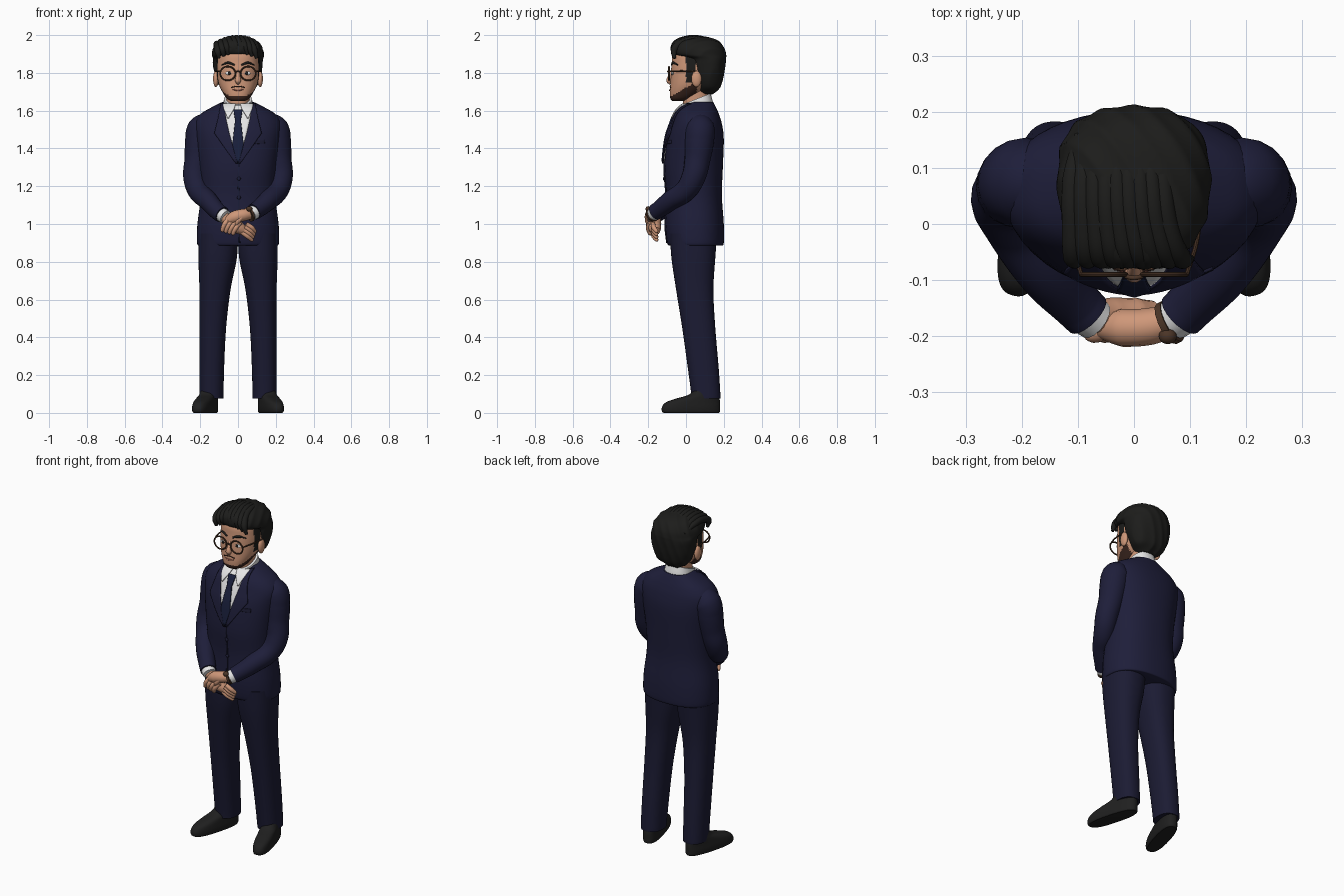
import bpy, bmesh, math
from mathutils import Vector, Matrix

default = bpy.data.objects.get("Cube")
if default:
    bpy.data.objects.remove(default)
made = []


def colour(name, r, g, b):
    m = bpy.data.materials.new(name)
    m.use_nodes = True
    m.diffuse_color = (r, g, b, 1)
    m.node_tree.nodes["Principled BSDF"].inputs["Base Color"].default_value = (r, g, b, 1)
    return m


navy = colour("navy_jacket", .013, .013, .042)
trouser = colour("navy_trousers", .011, .011, .033)
tie_blue = colour("tie_blue", .01, .014, .045)
black = colour("hair_black", .012, .012, .011)
leather = colour("shoe_leather", .014, .014, .014)
skin = colour("skin", .62, .31, .19)
white = colour("shirt_white", .8, .8, .8)
brown = colour("frame_brown", .07, .035, .02)
beard = colour("beard_brown", .045, .02, .014)
lip = colour("lip_pink", .4, .14, .1)


def finish(name, bm, *mats):
    bmesh.ops.recalc_face_normals(bm, faces=bm.faces)
    mesh = bpy.data.meshes.new(name)
    bm.to_mesh(mesh)
    bm.free()
    ob = bpy.data.objects.new(name, mesh)
    bpy.context.collection.objects.link(ob)
    for m in mats:
        mesh.materials.append(m)
    made.append(ob)
    return ob


def dense(rings, steps=5):
    """Smoothly interpolate rings of (z, front y, back y, half width, centre x)."""
    rings = [Vector(tuple(r) + (0,) * (5 - len(r))) for r in rings]
    out = []
    for i in range(len(rings) - 1):
        a, b = rings[max(i - 1, 0)], rings[i]
        c, d = rings[i + 1], rings[min(i + 2, len(rings) - 1)]
        for k in range(steps):
            t = k / steps
            out.append(b + (c - a) * t / 2 + (a * 2 - b * 5 + c * 4 - d) * t * t / 2
                       + (b * 3 - a - c * 3 + d) * t ** 3 / 2)
    return out + [rings[-1]]


def loft(name, rings, *mats, power=2.3, sides=48):
    bm, loops = bmesh.new(), []
    for z, front, back, half, cx in dense(rings):
        loop = []
        for i in range(sides):
            c, s = math.cos(math.tau * i / sides), math.sin(math.tau * i / sides)
            x = math.copysign(abs(c) ** (2 / power), c) * half + cx
            y = math.copysign(abs(s) ** (2 / power), s) * (back - front) / 2 + (front + back) / 2
            loop.append(bm.verts.new((x, y, z)))
        loops.append(loop)
    for low, high in zip(loops, loops[1:]):
        for i in range(sides):
            j = (i + 1) % sides
            bm.faces.new((low[i], low[j], high[j], high[i]))
    bm.faces.new(loops[0])
    bm.faces.new(loops[-1])
    return finish(name, bm, *mats)


def front_y(rings, x, z, power=2.3):
    """Depth of the front surface of a loft at x, z."""
    rows = dense(rings)
    row = rows[-1] if z > rows[0][0] else rows[0]
    for a, b in zip(rows, rows[1:]):
        if a[0] <= z <= b[0]:
            row = a.lerp(b, (z - a[0]) / max(b[0] - a[0], 1e-6))
            break
    z, front, back, half, cx = row
    u = min(abs((x - cx) / half), 1)
    return (front + back) / 2 - (back - front) / 2 * (1 - u ** power) ** (1 / power)


def plate(name, rings, rows, lift, mat, side=1):
    """Thin panel laid on a loft; rows hold z and two x limits."""
    bm, grid, cols = bmesh.new(), [], 8
    fine = [Vector(a).lerp(Vector(b), k / 6) for a, b in zip(rows, rows[1:]) for k in range(6)]
    for z, x0, x1 in fine + [Vector(rows[-1])]:
        xs = [side * (x0 + (x1 - x0) * i / cols) for i in range(cols + 1)]
        grid.append([bm.verts.new((x, front_y(rings, x, z) - lift, z)) for x in xs])
    for a, b in zip(grid, grid[1:]):
        for i in range(cols):
            bm.faces.new((a[i], a[i + 1], b[i + 1], b[i]))
    ob = finish(name, bm, mat)
    mod = ob.modifiers.new("thickness", "SOLIDIFY")
    mod.thickness, mod.offset = .008, 0
    return ob


def tube(name, points, mat, detail=5):
    """Rounded tube through points of (x, y, z, radius)."""
    cu = bpy.data.curves.new(name, "CURVE")
    cu.dimensions, cu.bevel_depth, cu.bevel_resolution = "3D", 1, detail
    cu.resolution_u, cu.use_fill_caps = 8, True
    sp = cu.splines.new("BEZIER")
    sp.bezier_points.add(len(points) - 1)
    for bp, p in zip(sp.bezier_points, points):
        bp.co, bp.radius = p[:3], p[3]
        bp.handle_left_type = bp.handle_right_type = "AUTO"
    ob = bpy.data.objects.new(name, cu)
    bpy.context.collection.objects.link(ob)
    cu.materials.append(mat)
    bpy.ops.object.select_all(action="DESELECT")
    ob.select_set(True)
    bpy.context.view_layer.objects.active = ob
    bpy.ops.object.convert(target="MESH")
    made.append(bpy.context.view_layer.objects.active)


def ball(name, place, size, mat):
    bm = bmesh.new()
    bmesh.ops.create_uvsphere(bm, u_segments=20, v_segments=12, radius=1)
    bmesh.ops.transform(bm, verts=bm.verts, matrix=Matrix.LocRotScale(place, None, size))
    return finish(name, bm, mat)


# Jacket body
torso = [(.885, -.085, .19, .205), (.9, -.1, .2, .217), (1, -.11, .2, .215), (1.15, -.105, .19, .197),
         (1.3, -.115, .195, .205), (1.45, -.1, .2, .225), (1.53, -.075, .19, .23),
         (1.58, -.055, .175, .2), (1.615, -.03, .16, .145), (1.645, .01, .145, .085)]
loft("jacket", torso, navy)
plate("shirt_front", torso, [(1.635, -.075, .075), (1.56, -.07, .07), (1.33, -.004, .004)], .003, white)
plate("tie", torso, [(1.605, -.024, .024), (1.55, -.015, .015), (1.42, -.03, .03), (1.33, -.006, .006)],
      .012, tie_blue)
plate("jacket_edge", torso, [(1.33, -.004, .004), (.9, .004, .012)], .001, trouser)
plate("breast_pocket", torso, [(1.445, .08, .14), (1.425, .08, .14)], .001, trouser)
for z in (1.24, 1.14):
    ball("jacket_button", (.005, front_y(torso, 0, z) - .004, z), (.01, .006, .01), trouser)

# Neck and shirt collar
loft("neck", [(1.55, -.01, .12, .062), (1.64, -.015, .12, .06), (1.73, -.02, .13, .065)], skin)
collar = loft("shirt_collar", [(1.585, -.032, .145, .085), (1.62, -.03, .14, .08), (1.66, -.025, .13, .074)], white)
for v in collar.data.vertices:
    v.co.z += (v.co.y - .05) * .4

# Head with painted jaw beard and sideburns
skull = [(1.65, -.07, -.01, .035), (1.665, -.083, .03, .06), (1.7, -.086, .09, .083), (1.74, -.083, .14, .102),
         (1.79, -.08, .17, .111), (1.85, -.076, .18, .113), (1.91, -.065, .17, .105), (1.96, 0, .12, .06)]
head = loft("head", skull, skin, beard, black, sides=96)
for f in head.data.polygons:
    x, y, z = f.center
    if y < .06 and z < 1.674 + .6 * max(y + .08, 0):
        f.material_index = 1
    elif 0 < y < .05 and z > 1.75:
        f.material_index = 2

# Hair mass with combed ridges, then swept locks
hair = loft("hair", [(1.685, .08, .14, .05), (1.72, .05, .18, .095), (1.78, .03, .2, .122), (1.84, .015, .21, .133),
                     (1.875, 0, .213, .136), (1.897, -.068, .213, .139), (1.93, -.083, .205, .133),
                     (1.965, -.07, .18, .11), (1.985, -.03, .14, .075), (1.995, .02, .09, .03)],
            black, sides=128)
middle = Vector((0, .07, 1.85))
for v in hair.data.vertices:
    ridge = abs(math.sin(55 * (v.co.x + .6 * v.co.y - .4 * v.co.z)))
    v.co = middle + (v.co - middle) * (1 - .03 * ridge)
for i in range(9):
    x = -.1 + i * .025
    path = [(x, -.062, 1.902, .008), (x * .95 - .012, -.06, 1.945, .019), (x * .85 - .025, 0, 1.977, .019),
            (x * .8 - .03, .08, 1.979, .018), (x * .7 - .03, .16, 1.945, .006)]
    tube("hair_lock", [(a, b, c - 2.5 * a * a, r) for a, b, c, r in path], black)

# Face details
tube("nose", [(0, -.072, 1.815, .007), (0, -.084, 1.78, .012), (0, -.088, 1.758, .017), (0, -.08, 1.742, .008)], skin)
tube("mouth", [(x, front_y(skull, x, 1.708), 1.708 + 6 * x * x, .005 - abs(x) * .1) for x in (-.03, 0, .03)], lip)
tube("moustache", [(x, front_y(skull, x, 1.727), 1.729 - 5 * x * x, .003) for x in (-.036, 0, .036)], beard)
tube("glasses_bridge", [(-.016, -.093, 1.803, .004), (0, -.096, 1.808, .004), (.016, -.093, 1.803, .004)], brown)

for s, side in ((1, "left"), (-1, "right")):
    # Eyes, brows, ears and glasses
    eye = front_y(skull, .047, 1.798)
    ball(side + "_eye", (s * .047, eye + .001, 1.798), (.019, .006, .01), white)
    ball(side + "_pupil", (s * .046, eye - .004, 1.798), (.008, .004, .009), black)
    tube(side + "_brow", [(s * x, front_y(skull, x, z), z, r) for x, z, r in
                          ((.018, 1.842, .005), (.05, 1.853, .007), (.085, 1.842, .003))], black)
    ball(side + "_ear", (s * .117, .055, 1.768), (.015, .027, .043), skin)
    rim = [(s * .054 + .04 * math.cos(math.tau * k / 16), -.09, 1.797 + .037 * math.sin(math.tau * k / 16), .0042)
           for k in range(17)]
    tube(side + "_glasses_rim", rim, brown, 2)
    tube(side + "_glasses_temple", [(s * .094, -.09, 1.808, .004), (s * .112, -.03, 1.81, .004),
                                    (s * .12, .055, 1.808, .004)], brown, 2)

    # Lapels and collar points
    plate(side + "_lapel", torso, [(1.638, .072, .09), (1.56, .064, .105), (1.48, .046, .125), (1.32, 0, .012)],
          .009, navy, s)
    plate(side + "_collar_point", torso, [(1.635, .012, .08), (1.61, .02, .075), (1.56, .05, .056)], .013, white, s)

    # Sleeves and cuffs
    drop = 0 if s > 0 else .015
    tube(side + "_sleeve", [(s * .15, .075, 1.535, .06), (s * .19, .075, 1.5, .079), (s * .204, .07, 1.43, .077),
                            (s * .215, .06, 1.34, .068), (s * .227, .04, 1.25, .063), (s * .21, 0, 1.18, .058),
                            (s * .16, -.08, 1.125, .052), (s * .1, -.145, 1.075 - drop, .045),
                            (s * .083, -.162, 1.064 - drop, .044)], navy, 8)
    tube(side + "_cuff", [(s * .09, -.156, 1.066 - drop, .039), (s * .068, -.172, 1.052 - drop, .037)], white)

    # Trouser legs
    loft(side + "_trouser_leg", [(.075, .03, .182, .062, s * .14), (.1, .028, .182, .063, s * .14),
                                 (.25, .008, .172, .065, s * .138), (.45, -.02, .155, .07, s * .133),
                                 (.65, -.052, .145, .082, s * .122), (.82, -.077, .155, .102, s * .108),
                                 (.95, -.085, .165, .105, s * .105)], trouser)

    # Shoes, toes turned out
    shoe = loft(side + "_shoe", [(0, -.305, -.005, .043), (.008, -.315, 0, .048), (.03, -.315, 0, .05),
                                 (.055, -.295, 0, .048), (.075, -.24, -.002, .046), (.095, -.17, -.005, .044),
                                 (.12, -.14, -.01, .04)], leather, power=2.6)
    shoe.matrix_world = Matrix.Translation((s * .132, .178, 0)) @ Matrix.Rotation(s * .27, 4, "Z")

# Clasped hands with fingers, and the wristwatch
tube("left_hand", [(.075, -.168, 1.055, .028), (.03, -.182, 1.048, .033), (-.02, -.185, 1.035, .034),
                   (-.055, -.182, 1.015, .024)], skin)
tube("right_hand", [(-.075, -.165, 1.04, .028), (-.04, -.165, 1.005, .034), (.005, -.165, .98, .034),
                    (.035, -.16, .962, .024)], skin)
for k in range(4):
    u = k * .019
    tube("left_finger", [(-.045 + u, -.19, 1.03 - u * .4, .012), (-.07 + u, -.199, 1.0 - u * .4, .013),
                         (-.083 + u, -.19, .966 - u * .3, .011), (-.084 + u, -.185, .958 - u * .3, .004)], skin)
    tube("right_finger", [(.02 + u * .4, -.175, .955 + u * .8, .012), (.05 + u * .4, -.17, .935 + u * .8, .013),
                          (.073 + u * .3, -.155, .915 + u * .8, .01), (.078 + u * .3, -.15, .91 + u * .8, .004)], skin)
tube("left_thumb", [(.03, -.2, 1.045, .013), (.0, -.203, 1.015, .014), (-.012, -.2, .99, .006)], skin)
tube("watch_band", [(.068, -.173, 1.054, .04), (.058, -.178, 1.05, .04)], brown)
ball("watch_face", (.06, -.2, 1.08), (.016, .014, .014), brown)

# Smooth shading with crisp edges
bpy.ops.object.select_all(action="DESELECT")
for ob in made:
    ob.select_set(True)
bpy.context.view_layer.objects.active = made[0]
bpy.ops.object.shade_smooth_by_angle(angle=math.radians(40))
